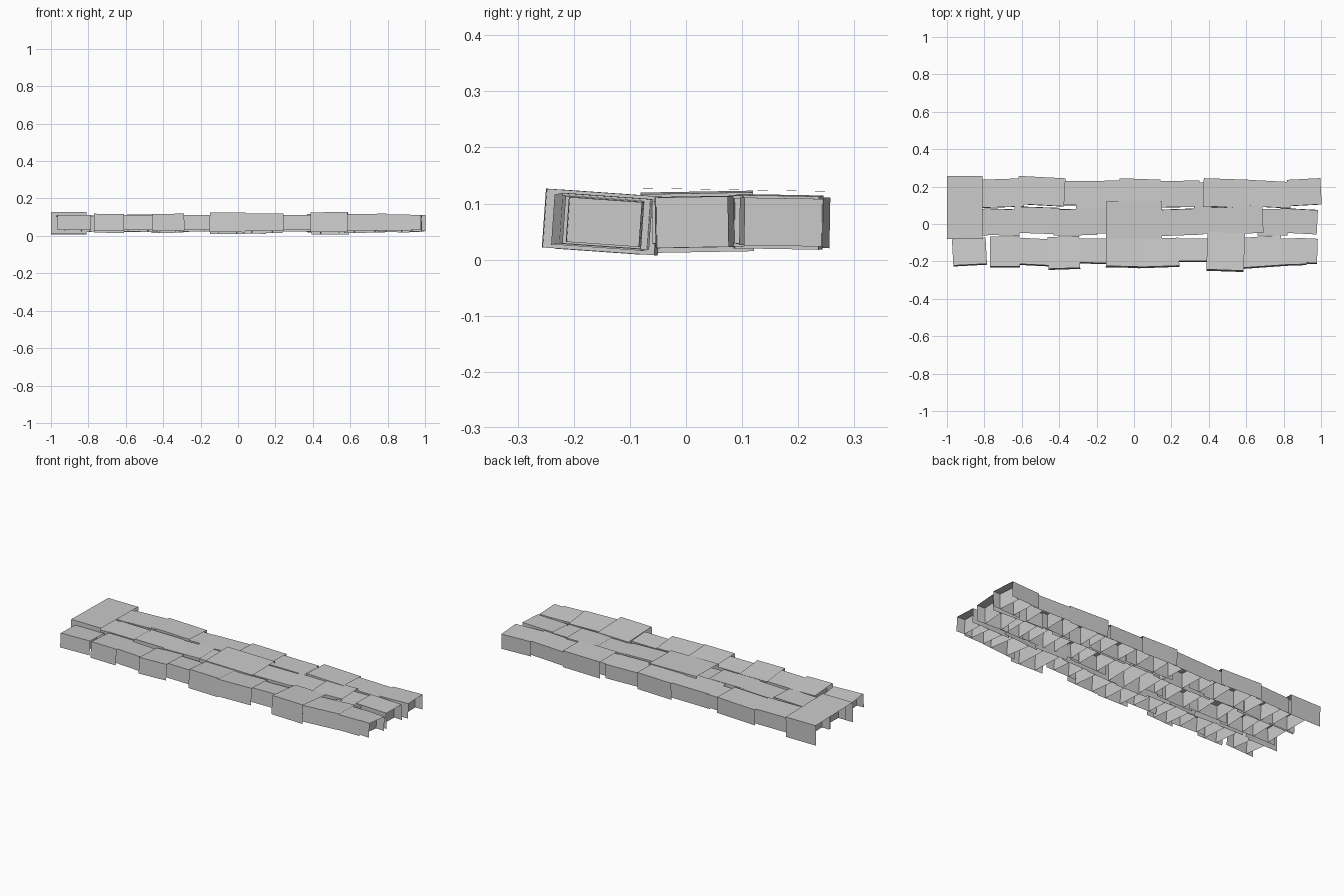
import bpy
import bmesh
import math
import random
from mathutils import Matrix, Vector

random.seed(4)
cube = bpy.data.objects.get("Cube")
if cube:
    bpy.data.objects.remove(cube)

stone = bpy.data.materials.new("stone_grey")
stone.use_nodes = True
grey = (0.6, 0.6, 0.6, 1)
stone.diffuse_color = grey
stone.node_tree.nodes["Principled BSDF"].inputs["Base Color"].default_value = grey

MID = 0.067  # height of the block centres


def block(name, x0, x1, y0, y1, height, roll=0.0, yaw=0.0, ribbed=True):
    """Thin shell block: a top, two long sides and cross ribs, open below and at the ends."""
    lx, ly, h = (x1 - x0) / 2, (y1 - y0) / 2, height / 2
    bm = bmesh.new()

    def quad(*points):
        bm.faces.new([bm.verts.new(p) for p in points])

    quad((-lx, -ly, h), (lx, -ly, h), (lx, ly, h), (-lx, ly, h))
    quad((-lx, -ly, -h), (lx, -ly, -h), (lx, -ly, h), (-lx, -ly, h))
    quad((lx, ly, -h), (-lx, ly, -h), (-lx, ly, h), (lx, ly, h))
    if ribbed:
        count = max(1, round(lx * 20))
        for i in range(count):
            x = lx * (2 * (i + 0.5) / count - 1)
            quad((x, -ly, -h), (x, ly, -h), (x, ly, h), (x, -ly, h))
    bmesh.ops.remove_doubles(bm, verts=bm.verts, dist=0.0001)

    # small tilts make the laid blocks uneven
    pitch = random.uniform(-1, 1)
    turn = (Matrix.Rotation(math.radians(yaw), 4, "Z")
            @ Matrix.Rotation(math.radians(pitch), 4, "Y")
            @ Matrix.Rotation(math.radians(roll), 4, "X"))
    place = Matrix.Translation(Vector(((x0 + x1) / 2, (y0 + y1) / 2, MID)))
    bm.transform(place @ turn)
    mesh = bpy.data.meshes.new(name)
    bm.to_mesh(mesh)
    bm.free()
    mesh.materials.append(stone)
    obj = bpy.data.objects.new(name, mesh)
    bpy.context.collection.objects.link(obj)


# each block: x range, y range, height (hundredths), yaw in degrees
back_row = [
    (-97, -78, 9, 23, 8, 0), (-81, -59, 9, 24, 8.5, 2), (-62, -37, 10, 25, 9, -3),
    (-40, -28, 10, 23, 7.5, 0), (-31, -6, 8, 23, 8.5, 1), (-8, 14, 10, 24, 9.5, -2),
    (12, 35, 9, 23, 8, 1), (32, 42, 9, 22, 7, 0), (37, 61, 9, 24, 9.5, -2),
    (59, 84, 9, 23, 8, -3), (82, 100, 10, 24, 8.5, 3),
]
middle_row = [
    (-97, -78, -6, 8, 8, 0), (-80, -61, -6, 8, 8.5, -2), (-64, -40, -5, 9, 8, -2),
    (-43, -20, -6, 8, 8.5, 1), (-23, -12, -5, 8, 7.5, 0), (-15, 15, -8, 12, 10.5, 0),
    (13, 37, -6, 8, 8.5, 2), (32, 53, -5, 9, 8, -1), (50, 69, -5, 10, 9, 2),
    (66, 82, -6, 8, 7.5, 0), (78, 98, -5, 8, 9, -3),
]
front_row = [
    (-97, -79, -22, -8, 8, 3), (-77, -61, -23, -7, 9, 0), (-64, -43, -22, -8, 8, -3),
    (-46, -29, -24, -7, 9, 2), (-32, -13, -21, -8, 8, -1), (-15, 4, -23, -8, 10.5, -1),
    (2, 24, -23, -8, 9.5, 2), (21, 40, -20, -8, 8, 0), (39, 59, -25, -5, 10.5, -2),
    (57, 79, -23, -7, 9, 4), (75, 92, -22, -8, 8.5, 2), (88, 98, -21, -8, 8, -2),
]

for label, row, roll in (("back", back_row, -1), ("middle", middle_row, 1), ("front", front_row, -4)):
    for n, (*size, yaw) in enumerate(row, 1):
        x0, x1, y0, y1, height = (v / 100 for v in size)
        block(f"{label}_row_block_{n}", x0, x1, y0, y1, height, roll, yaw)

# wide slab bridging the back and middle rows
block("wide_end_slab", -1, -0.81, -0.08, 0.255, 0.115, -1, 0, False)
